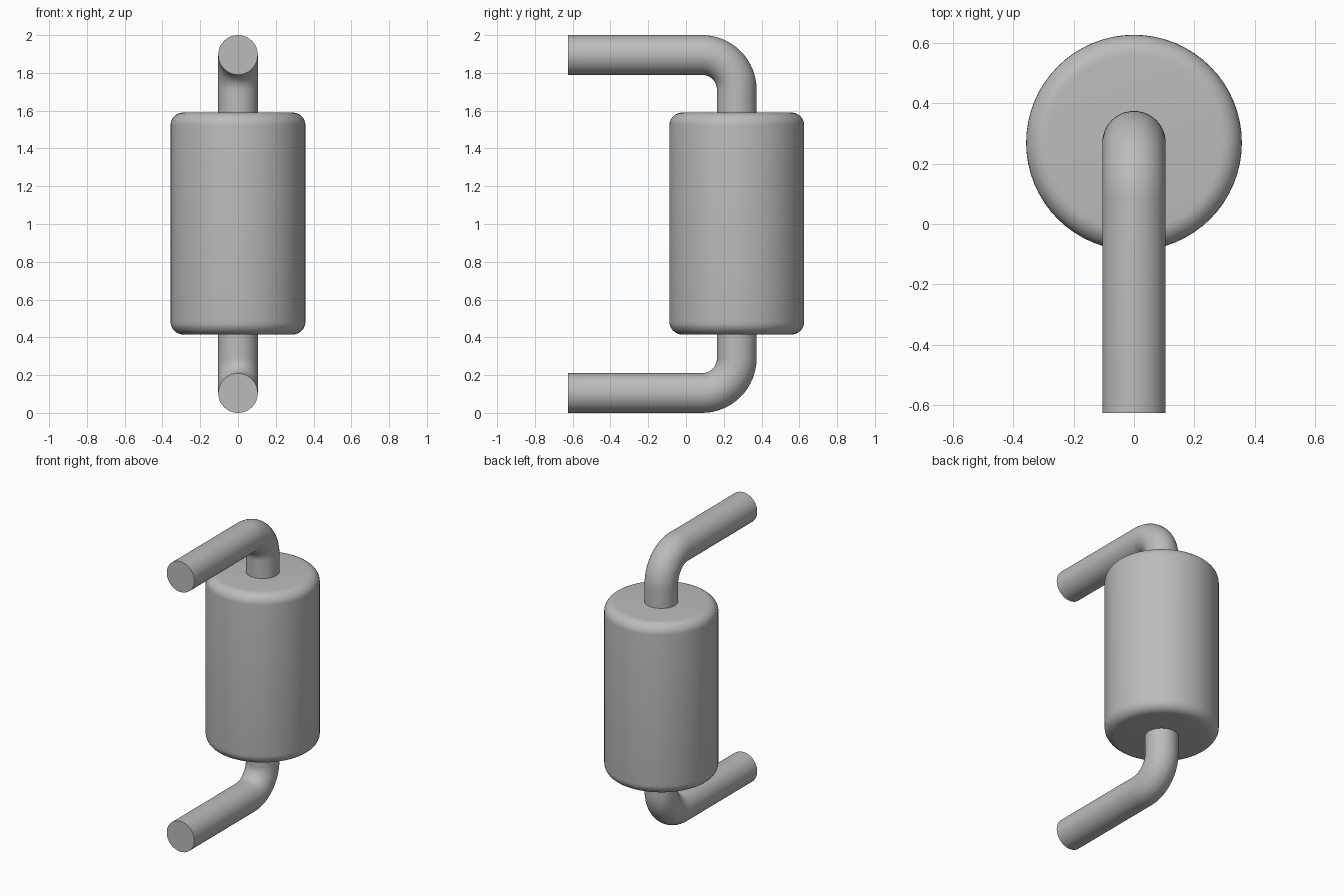
import bpy
import bmesh
from math import pi, radians, sin, cos
from mathutils import Matrix, Vector

if "Cube" in bpy.data.objects:
    bpy.data.objects.remove(bpy.data.objects["Cube"], do_unlink=True)

AXIS_Y = 0.269      # vertical axis of the canister
MID_Z = 1.0
PIPE_R = 0.105
BEND_R = 0.185
FRONT_Y = -0.626

grey = bpy.data.materials.new("plain_grey")
grey.use_nodes = True
colour = (0.5, 0.5, 0.5, 1)
grey.diffuse_color = colour
grey.node_tree.nodes["Principled BSDF"].inputs["Base Color"].default_value = colour


def finish(name, bm):
    bmesh.ops.recalc_face_normals(bm, faces=bm.faces)
    mesh = bpy.data.meshes.new(name)
    bm.to_mesh(mesh)
    bm.free()
    mesh.materials.append(grey)
    obj = bpy.data.objects.new(name, mesh)
    bpy.context.collection.objects.link(obj)
    bpy.ops.object.select_all(action="DESELECT")
    obj.select_set(True)
    bpy.context.view_layer.objects.active = obj
    bpy.ops.object.shade_smooth_by_angle(angle=radians(35))
    return obj


# Canister with rounded rims
def canister(radius, bottom, top, rim):
    bm = bmesh.new()
    place = Matrix.Translation((0, AXIS_Y, (bottom + top) / 2))
    bmesh.ops.create_cone(bm, cap_ends=True, segments=64, radius1=radius,
                          radius2=radius, depth=top - bottom, matrix=place)
    rims = [e for e in bm.edges if abs(e.verts[0].co.z - e.verts[1].co.z) < 0.001]
    bmesh.ops.bevel(bm, geom=rims, offset=rim, segments=8, profile=0.5,
                    affect="EDGES")
    return finish("canister", bm)


# Pipe: straight run from the front, quarter bend, then into the canister
def pipe(name, side):
    reach = 0.895
    end = 0.57
    path = [(FRONT_Y, reach, 0)]
    for i in range(17):
        a = pi / 2 * i / 16
        path.append((AXIS_Y - BEND_R + BEND_R * sin(a),
                     reach - BEND_R + BEND_R * cos(a), a))
    path.append((AXIS_Y, end, pi / 2))

    bm = bmesh.new()
    rings = []
    for y, h, a in path:
        centre = Vector((0, y, MID_Z + side * h))
        outward = Vector((0, sin(a), side * cos(a)))
        ring = []
        for k in range(48):
            t = 2 * pi * k / 48
            ring.append(bm.verts.new(centre + PIPE_R * (
                Vector((cos(t), 0, 0)) + outward * sin(t))))
        rings.append(ring)
    for r, s in zip(rings, rings[1:]):
        for k in range(48):
            n = (k + 1) % 48
            bm.faces.new((r[k], r[n], s[n], s[k]))
    bm.faces.new(rings[0])
    bm.faces.new(rings[-1])
    return finish(name, bm)


canister(0.357, 0.415, 1.59, 0.068)
pipe("upper_pipe", 1)
pipe("lower_pipe", -1)
